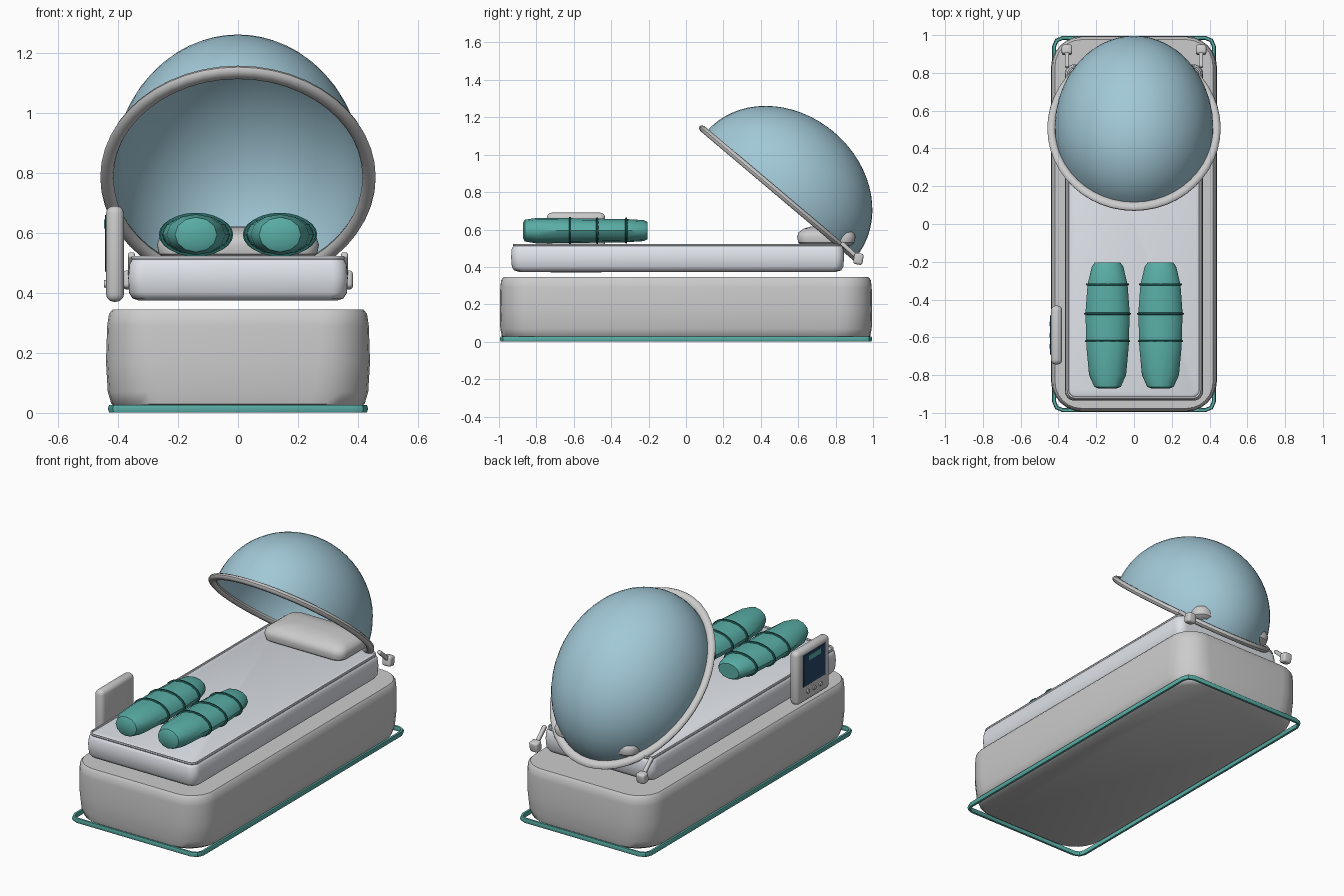
import bpy, bmesh, math
from mathutils import Vector, Matrix

if "Cube" in bpy.data.objects:
    bpy.data.objects.remove(bpy.data.objects["Cube"])


def material(name, rgb):
    m = bpy.data.materials.new(name)
    m.diffuse_color = (*rgb, 1)
    m.use_nodes = True
    m.node_tree.nodes["Principled BSDF"].inputs["Base Color"].default_value = m.diffuse_color
    return m


TEAL = material("teal", (0.10, 0.42, 0.38))
DARK = material("dark_teal", (0.02, 0.13, 0.12))
GLASS = material("blue_glass", (0.36, 0.58, 0.68))
NAVY = material("navy", (0.02, 0.06, 0.14))
SHEET = material("sheet", (0.74, 0.77, 0.82))
WHITE = material("white", (0.92, 0.92, 0.95))


def finish(name, bm, mat=None, angle=40):
    bmesh.ops.recalc_face_normals(bm, faces=bm.faces)
    me = bpy.data.meshes.new(name)
    bm.to_mesh(me)
    bm.free()
    ob = bpy.data.objects.new(name, me)
    bpy.context.collection.objects.link(ob)
    if mat:
        me.materials.append(mat)
    bpy.ops.object.select_all(action='DESELECT')
    ob.select_set(True)
    bpy.context.view_layer.objects.active = ob
    bpy.ops.object.shade_smooth_by_angle(angle=math.radians(angle))
    return ob


def loft(rings, caps=True, closed=False):
    bm = bmesh.new()
    vs = [[bm.verts.new(p) for p in r] for r in rings]
    n = len(vs[0])
    pairs = list(zip(vs, vs[1:])) + ([(vs[-1], vs[0])] if closed else [])
    for a, b in pairs:
        for i in range(n):
            bm.faces.new((a[i], a[(i + 1) % n], b[(i + 1) % n], b[i]))
    if caps and not closed:
        bm.faces.new(vs[0])
        bm.faces.new(vs[-1])
    return bm


def rounded_rect(hx, hy, r, z, cy=0, seg=6):
    pts = []
    for k, (sx, sy) in enumerate([(1, 1), (-1, 1), (-1, -1), (1, -1)]):
        for i in range(seg + 1):
            a = math.pi / 2 * (k + i / seg)
            pts.append((sx * (hx - r) + r * math.cos(a), cy + sy * (hy - r) + r * math.sin(a), z))
    return pts


def slab(name, levels, mat=None, cy=0, seg=6):
    # levels: z, half width, half length, corner radius
    return finish(name, loft([rounded_rect(hx, hy, r, z, cy, seg) for z, hx, hy, r in levels]), mat)


def frame(name, hx, hy, r, z, w, h, mat, cy=0, seg=6):
    # closed strip running round a rounded rectangle
    section = [(-w, 0), (-w * .6, h), (w * .6, h), (w, 0), (w * .6, -h), (-w * .6, -h)]
    return finish(name, loft([rounded_rect(hx + o, hy + o, max(r + o, .004), z + dz, cy, seg)
                              for o, dz in section], closed=True), mat)


def box(name, loc, size, bevel, mat=None, rot_x=0, seg=3):
    bm = bmesh.new()
    bmesh.ops.create_cube(bm, size=1)
    bmesh.ops.scale(bm, vec=size, verts=bm.verts)
    if bevel:
        bmesh.ops.bevel(bm, geom=bm.edges[:], offset=bevel, segments=seg, profile=.5, affect='EDGES')
    bmesh.ops.transform(bm, matrix=Matrix.Translation(loc) @ Matrix.Rotation(rot_x, 4, 'X'), verts=bm.verts)
    return finish(name, bm, mat)


# Base and its floor trim
slab("base", [(.012, .40, .96, .17), (.03, .422, .985, .18), (.07, .434, .993, .18), (.17, .44, .995, .17),
              (.29, .436, .993, .16), (.33, .43, .988, .15), (.345, .418, .976, .14)])
frame("floor_trim", .423, .985, .045, .014, .011, .013, TEAL, seg=2)

# Mattress with piping
slab("mattress", [(.374, .33, .85, .05), (.382, .352, .875, .05), (.40, .363, .886, .05), (.45, .366, .89, .05),
                  (.495, .362, .887, .05), (.513, .352, .877, .045), (.52, .335, .86, .04)], SHEET, cy=-.045)
frame("mattress_piping", .35, .875, .04, .517, .006, .006, SHEET, cy=-.045)

# Pillow
slab("pillow", [(.515, .245, .13, .05), (.53, .264, .15, .06), (.56, .27, .156, .06), (.585, .262, .148, .06),
                (.605, .235, .12, .06), (.618, .18, .075, .05), (.622, .1, .03, .02)], WHITE, cy=.75)

# Leg cushions with straps: y, half width, half height
STATIONS = [(-.872, .045, .04), (-.862, .07, .058), (-.80, .098, .068), (-.65, .112, .067),
            (-.47, .117, .064), (-.32, .106, .062), (-.225, .083, .056), (-.205, .068, .045)]


def oval(cx, y, a, b, n=12):
    return [(cx + a * math.cos(2 * math.pi * i / n), y, .594 + b * math.sin(2 * math.pi * i / n)) for i in range(n)]


for side, cx in (("left", -.14), ("right", .14)):
    finish(side + "_leg_cushion", loft([oval(cx, *s) for s in STATIONS]), TEAL)
    for i, (y, a, b) in enumerate([(-.62, .117, .070), (-.475, .121, .068), (-.32, .110, .066)]):
        rings = [oval(cx, y + dy, a + o, b + o, 24) for dy, o in
                 ((-.006, -.006), (-.004, .003), (.004, .003), (.006, -.006))]
        finish(f"{side}_strap_{i}", loft(rings, closed=True), DARK)

# Canopy: stretched half sphere, tipped back, with a rim
TILT = Matrix.Translation((0, .507, .785)) @ Matrix.Rotation(math.radians(-40.2), 4, 'X')
SEG = 48
rings = []
for i in range(16):
    t = math.pi / 2 * i / 16
    rings.append([TILT @ Vector((.42 * math.cos(t) * math.cos(2 * math.pi * j / SEG),
                                 .522 * math.cos(t) * math.sin(2 * math.pi * j / SEG),
                                 .44 * math.sin(t))) for j in range(SEG)])
bm = loft(rings, caps=False)
bm.verts.ensure_lookup_table()
tip = bm.verts.new(TILT @ Vector((0, 0, .44)))
last = bm.verts[15 * SEG:16 * SEG]
for j in range(SEG):
    bm.faces.new((last[j], last[(j + 1) % SEG], tip))
finish("canopy", bm, GLASS)

rings = []
for k in range(10):
    a = 2 * math.pi * k / 10
    r = .437 + .022 * math.cos(a)
    rings.append([TILT @ Vector((r * math.cos(2 * math.pi * j / SEG), 1.24 * r * math.sin(2 * math.pi * j / SEG),
                                 .018 * math.sin(a))) for j in range(SEG)])
finish("canopy_rim", loft(rings, closed=True))

# Canopy hinges
for side, x in (("left", -.355), ("right", .355)):
    box(side + "_hinge_block", (x, .922, .443), (.056, .05, .06), .012, rot_x=math.radians(-10))
    box(side + "_hinge_arm", (x, .877, .487), (.022, .125, .022), .006, rot_x=math.radians(-42))

# Control panel on the left side, screen facing outwards
box("control_panel", (-.41, -.588, .53), (.06, .312, .32), .026)
box("panel_screen", (-.441, -.588, .565), (.006, .21, .19), .002, NAVY, seg=1)
box("screen_readout", (-.4445, -.588, .63), (.003, .11, .03), 0, TEAL)
for i in (-1, 0, 1):
    bm = bmesh.new()
    bmesh.ops.create_cone(bm, cap_ends=True, segments=12, radius1=.014, radius2=.012, depth=.012,
                          matrix=Matrix.Translation((-.441, -.588 + .06 * i, .43)) @ Matrix.Rotation(-math.pi / 2, 4, 'Y'))
    finish(f"panel_button_{i + 2}", bm)
